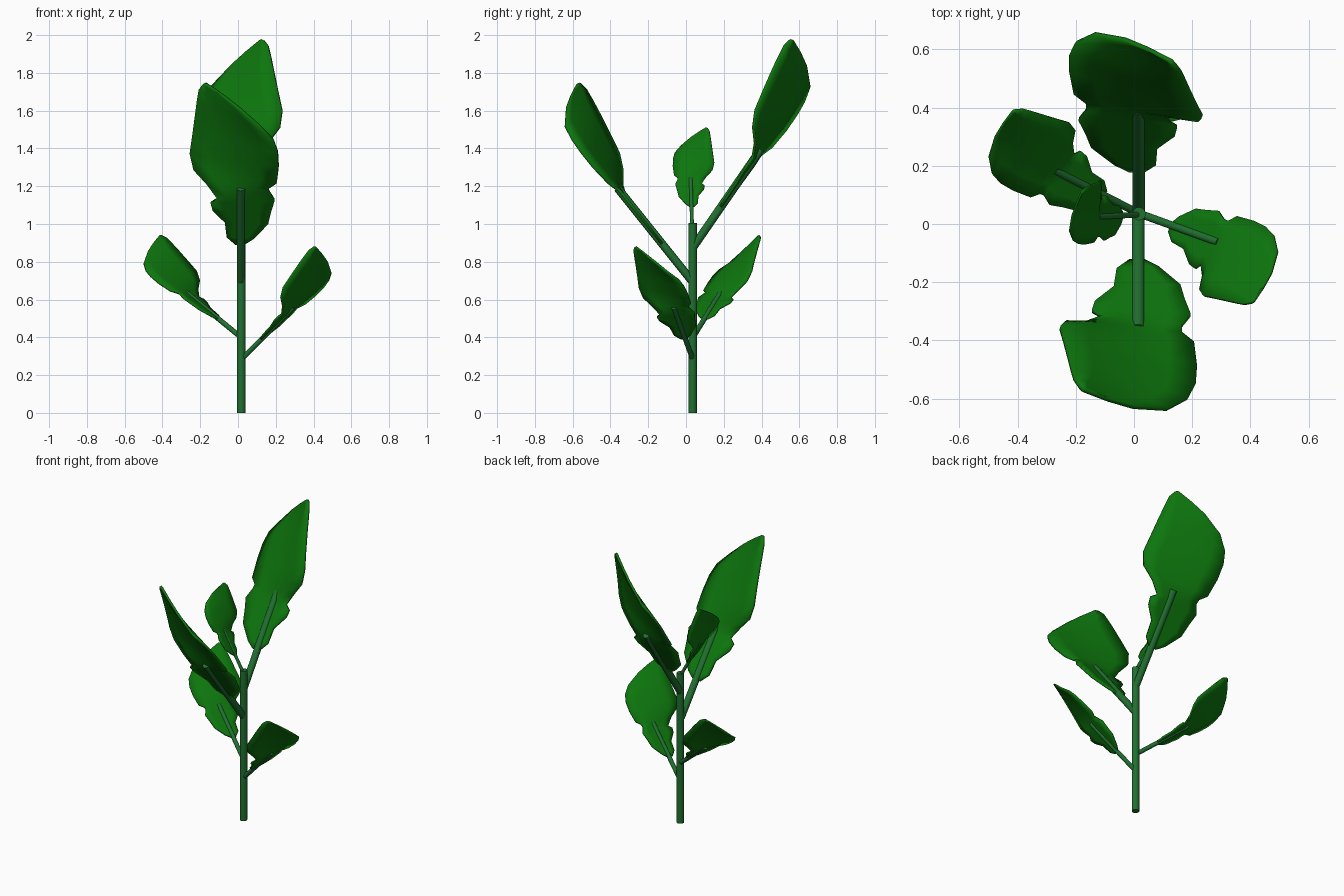
import bpy
from mathutils import Vector, Matrix
from math import radians

if "Cube" in bpy.data.objects:
    bpy.data.objects.remove(bpy.data.objects["Cube"])


def material(name, rgb):
    m = bpy.data.materials.new(name)
    m.diffuse_color = (*rgb, 1)
    m.use_nodes = True
    m.node_tree.nodes["Principled BSDF"].inputs["Base Color"].default_value = m.diffuse_color
    return m


LEAF = material("leaf_green", (0.004, 0.18, 0.004))
STEM = material("stem_green", (0.015, 0.16, 0.03))


def smooth(o):
    bpy.ops.object.select_all(action='DESELECT')
    bpy.context.view_layer.objects.active = o
    o.select_set(True)
    bpy.ops.object.shade_smooth_by_angle(angle=radians(40))


def rod(name, a, b, r):
    a, b = Vector(a), Vector(b)
    bpy.ops.mesh.primitive_cylinder_add(vertices=14, radius=r, depth=(b - a).length,
                                        location=(a + b) / 2)
    o = bpy.context.object
    o.name = name
    o.rotation_mode = 'QUATERNION'
    o.rotation_quaternion = (b - a).to_track_quat('Z', 'Y')
    o.data.materials.append(STEM)
    smooth(o)


# Leaf cross rows: left and right edge, each as (across, along stalk, lift)
ROWS = [
    ((-.02, .25, 0), (.03, .25, 0)),
    ((-.07, .29, 0), (.075, .30, 0)),
    ((-.145, .39, 0), (.085, .40, 0)),
    ((-.16, .47, 0), (.15, .48, 0)),
    ((-.18, .55, 0), (.16, .53, 0)),
    ((-.15, .61, 0), (.125, .56, .0)),
    ((-.15, .64, -.01), (.18, .63, .03)),
    ((-.19, .68, -.02), (.25, .69, .08)),
    ((-.20, .80, -.03), (.27, .77, .12)),
    ((-.195, .90, -.03), (.255, .88, .145)),
    ((-.17, .98, -.025), (.24, 1.0, .17)),
    ((-.10, 1.06, -.01), (.23, 1.08, .185)),
    ((.015, 1.135, .06), (.22, 1.145, .195)),
    ((.10, 1.17, .12), (.20, 1.185, .19)),
    ((.18, 1.195, .18), (.19, 1.195, .185)),
]
COLS = 6
STALK = 0.61


def leaf(name, base, end, roll=0, yaw=0):
    base, end = Vector(base), Vector(end)
    s = (end - base).length / STALK
    rod(name + "_stalk", base, base.lerp(end, 1.03), .022 * s)
    # frame: across (horizontal), along the stalk, upper-side normal
    d = (end - base).normalized()
    w = d.cross(Vector((0, 0, 1))).normalized()
    w = Matrix.Rotation(radians(-roll), 3, d) @ w
    n = w.cross(d)
    swing = Matrix.Rotation(radians(yaw), 3, 'Z')
    verts = []
    for left, right in ROWS:
        for c in range(COLS):
            p = swing @ Vector(left).lerp(Vector(right), c / (COLS - 1))
            verts.append(base + s * (w * p.x + d * p.y + n * p.z))
    faces = [(r * COLS + c, r * COLS + c + 1, (r + 1) * COLS + c + 1, (r + 1) * COLS + c)
             for r in range(len(ROWS) - 1) for c in range(COLS - 1)]
    me = bpy.data.meshes.new(name)
    me.from_pydata(verts, [], faces)
    me.materials.append(LEAF)
    o = bpy.data.objects.new(name, me)
    bpy.context.collection.objects.link(o)
    smooth(o)
    sol = o.modifiers.new("thickness", 'SOLIDIFY')
    sol.thickness = .015 * s
    sol.offset = 0


# Main stem
rod("stem", (.017, .035, 0), (.017, .035, 1.005), .023)

# Leaves on their stalks
leaf("back_leaf", (.017, .04, .88), (.017, .385, 1.38), 5, 3)
leaf("front_leaf", (.015, .03, .70), (.015, -.35, 1.175))
leaf("right_leaf", (.02, .035, .285), (.283, -.06, .55), -3, -2)
leaf("left_leaf", (.01, .04, .405), (-.265, .18, .63))
leaf("top_leaf", (.015, .032, .99), (-.12, .025, 1.235))
